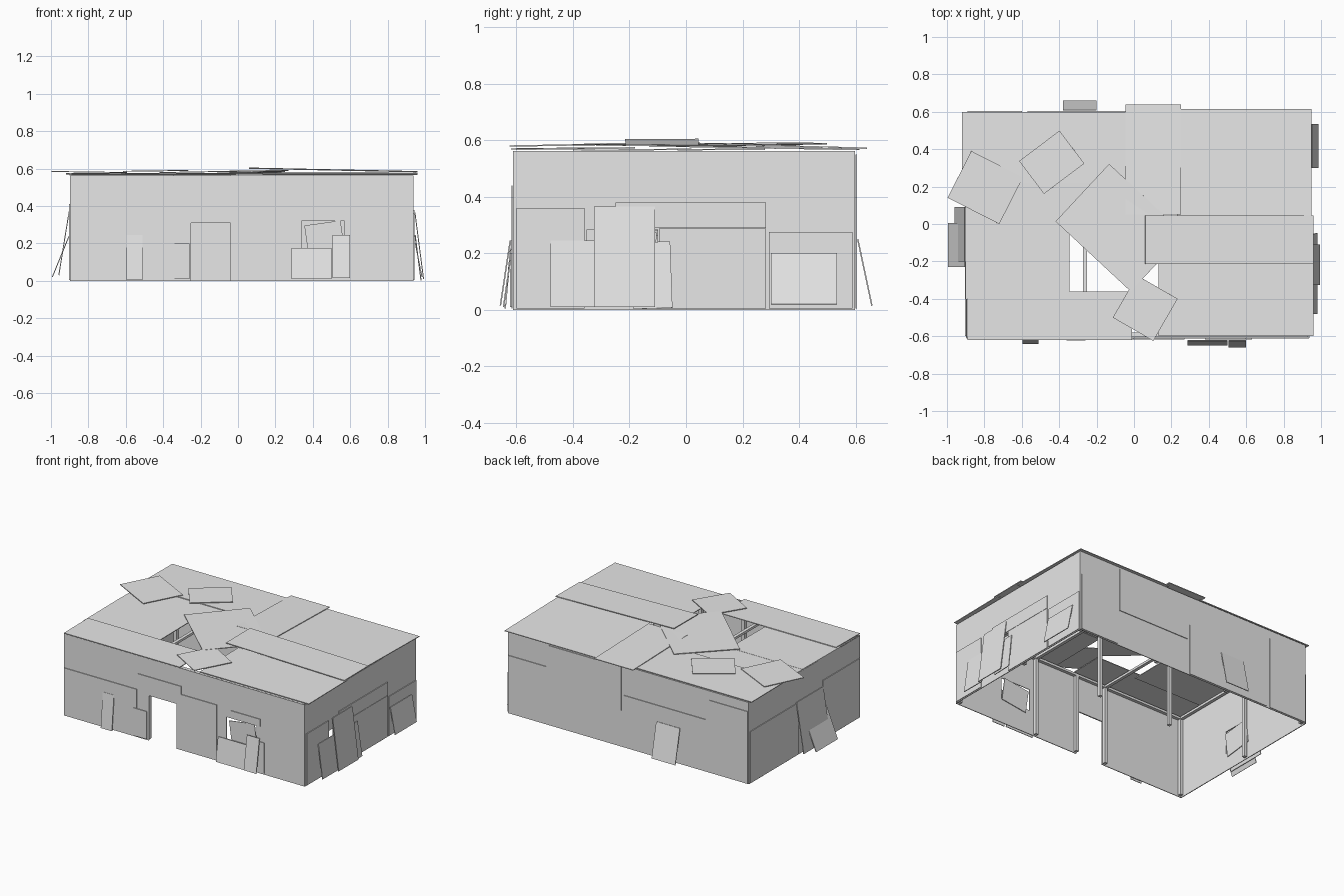
import bpy, bmesh, math
from mathutils import Matrix, Vector

cube = bpy.data.objects.get("Cube")
if cube:
    bpy.data.objects.remove(cube)

# One bare sheet colour for the whole shack
grey = bpy.data.materials.new("pale_grey_sheet")
grey.use_nodes = True
grey.diffuse_color = (0.8, 0.8, 0.8, 1)
grey.node_tree.nodes["Principled BSDF"].inputs["Base Color"].default_value = (0.8, 0.8, 0.8, 1)

THICK = 0.005
TOP = 0.562
# Outward normal, sideways axis and distance of each wall
X, Y, Z = Vector((1, 0, 0)), Vector((0, 1, 0)), Vector((0, 0, 1))
FACES = {"front": (-Y, X, 0.61), "back": (Y, X, 0.596),
         "right": (X, Y, 0.936), "left": (-X, Y, 0.895)}


def add_object(name, bm):
    bmesh.ops.recalc_face_normals(bm, faces=bm.faces)
    mesh = bpy.data.meshes.new(name)
    bm.to_mesh(mesh)
    bm.free()
    mesh.materials.append(grey)
    obj = bpy.data.objects.new(name, mesh)
    bpy.context.collection.objects.link(obj)
    return obj


def box(name, size, matrix):
    bm = bmesh.new()
    bmesh.ops.create_cube(bm, size=1, matrix=matrix @ Matrix.Diagonal((*size, 1)))
    return add_object(name, bm)


def wall(face, u0, u1, holes):
    """Upright wall with rectangular openings (left, right, bottom, top)."""
    n, t, dist = FACES[face]
    us = sorted({u0, u1, *[v for h in holes for v in h[:2]]})
    zs = sorted({0, TOP, *[v for h in holes for v in h[2:]]})
    bm = bmesh.new()
    for a, b in zip(us, us[1:]):
        for c, d in zip(zs, zs[1:]):
            mu, mz = (a + b) / 2, (c + d) / 2
            if any(h[0] < mu < h[1] and h[2] < mz < h[3] for h in holes):
                continue
            bm.faces.new([bm.verts.new(n * dist + t * u + Z * z)
                          for u, z in ((a, c), (b, c), (b, d), (a, d))])
    bmesh.ops.remove_doubles(bm, verts=bm.verts, dist=0.0001)
    solid = add_object(face + "_wall", bm).modifiers.new("thickness", "SOLIDIFY")
    solid.thickness = THICK
    solid.offset = 0


def sheet(name, face, u0, u1, z0, z1, off=0.006, lean=0.0, roll=0.0):
    """Flat sheet on a wall, its foot moved outward by lean."""
    n, t, dist = FACES[face]
    up = Z * (z1 - z0) - n * lean
    mid = t * (u0 + u1) / 2 + n * (dist + off + lean / 2) + Z * (z0 + z1) / 2
    w = up.normalized()
    m = Matrix((t, w.cross(t), w)).transposed().to_4x4()
    m = Matrix.Translation(mid) @ m @ Matrix.Rotation(math.radians(roll), 4, "Y")
    box(name, (u1 - u0, THICK, up.length), m)


def roof(name, x0, x1, y0, y1, z, turn=0, pitch=0, bank=0):
    """Roof sheet: turn about z, pitch about x, bank about y, in degrees."""
    m = Matrix.Translation(((x0 + x1) / 2, (y0 + y1) / 2, z))
    for angle, axis in ((pitch, "X"), (bank, "Y"), (turn, "Z")):
        m = m @ Matrix.Rotation(math.radians(angle), 4, axis)
    box(name, (x1 - x0, y1 - y0, THICK), m)


# Walls with doorway and windows
wall("front", -0.895, 0.936, [(-0.25, -0.04, 0, 0.31), (0.34, 0.57, 0.17, 0.32)])
wall("right", -0.61, 0.596, [(-0.35, -0.1, 0.1, 0.285)])
wall("back", -0.895, 0.936, [])
wall("left", -0.61, 0.596, [(-0.17, 0.03, 0.12, 0.28)])

# Overlapping wall patches
for i, args in enumerate([
        ("front", -0.89, -0.34, 0.005, 0.33), ("front", -0.335, 0, 0.312, 0.44),
        ("front", -0.36, -0.26, 0.01, 0.2, 0.011), ("front", -0.035, 0.27, 0.005, 0.385),
        ("front", 0.575, 0.63, 0.01, 0.22), ("front", 0.38, 0.6, 0.325, 0.375),
        ("right", -0.6, -0.36, 0.005, 0.36), ("right", -0.25, 0.283, 0.29, 0.38),
        ("right", -0.095, 0.283, 0.005, 0.288), ("right", 0.293, 0.59, 0.005, 0.275),
        ("back", 0.64, 0.93, 0.005, 0.4), ("back", -0.57, 0.05, 0.005, 0.36),
        ("back", 0.07, 0.62, 0.25, 0.55), ("back", -0.89, -0.6, 0.005, 0.5),
        ("left", 0.06, 0.59, 0.005, 0.36), ("left", -0.6, -0.2, 0.005, 0.41)]):
    sheet(f"{args[0]}_patch_{i}", *args)

# Loose covers over the windows
sheet("front_window_cover", "front", 0.365, 0.56, 0.15, 0.31, -0.008, 0, -8)
sheet("right_window_cover", "right", -0.3, -0.11, 0.09, 0.28, -0.008, 0, 4)
sheet("left_window_cover", "left", -0.16, 0.04, 0.1, 0.27, -0.008, 0, -7)

# Sheets leaning on the walls
sheet("front_lean_narrow", "front", -0.595, -0.51, 0.005, 0.245, 0.008, 0.022)
sheet("front_lean_low", "front", 0.285, 0.5, 0.01, 0.175, 0.012, 0.024)
sheet("front_lean_tall", "front", 0.505, 0.6, 0.015, 0.245, 0.012, 0.035)
sheet("right_lean_tall", "right", -0.325, -0.11, 0.01, 0.365, 0.01, 0.046)
sheet("right_lean_front", "right", -0.48, -0.31, 0.01, 0.245, 0.01, 0.032)
sheet("right_lean_middle", "right", -0.19, -0.052, 0.005, 0.24, 0.012, 0.03, -2)
sheet("right_lean_back", "right", 0.3, 0.535, 0.02, 0.2, 0.012, 0.036)
sheet("back_lean", "back", -0.38, -0.2, 0.015, 0.25, 0.012, 0.05)
sheet("left_lean_wide", "left", -0.23, 0.005, 0.02, 0.24, 0.008, 0.09)
sheet("left_lean_tall", "left", -0.2, 0.09, 0.03, 0.37, 0.008, 0.055)

# Inner posts and roof beams
POST = 0.022
for i, x in enumerate((-0.875, -0.262, 0.3, 0.918)):
    for row, y in (("front", -0.592), ("middle", 0.03), ("back", 0.578)):
        box(f"{row}_post_{i}", (POST, POST, 0.55), Matrix.Translation((x, y, 0.28)))
    box(f"cross_beam_{i}", (POST, 1.17, 0.016), Matrix.Translation((x, -0.007, 0.552)))
for row, y in (("front", -0.592), ("back", 0.578)):
    box(row + "_beam", (1.8, POST, 0.016), Matrix.Translation((0.02, y, 0.552)))
box("door_post", (POST, POST, 0.55), Matrix.Translation((-0.028, -0.592, 0.28)))

# Main roof sheets
roof("roof_back_left", -0.92, -0.03, 0.22, 0.6, 0.572, 0, -0.5)
roof("roof_middle_left", -0.9, -0.04, -0.03, 0.28, 0.568, 0, 0.4)
roof("roof_inner_left", -0.9, -0.345, -0.4, 0.02, 0.567, 0, 0.4)
roof("roof_front_left", -0.89, -0.01, -0.62, -0.36, 0.571, 0, 0.7)
roof("roof_back_right", 0.23, 0.95, 0.0, 0.615, 0.573, 0, -1)
roof("roof_back_strip", -0.045, 0.25, 0.05, 0.64, 0.58, 0, -1.5)
roof("roof_front_right", 0.13, 0.96, -0.6, -0.18, 0.571, 0, 0.7)
roof("roof_ridge_sheet", 0.06, 0.96, -0.215, 0.045, 0.593, 0, 0.4, 1.2)

# Loose sheets thrown on the roof
roof("loose_large", -0.35, 0.2, -0.23, 0.19, 0.585, -43, 0, -1)
roof("loose_front", -0.07, 0.19, -0.575, -0.325, 0.583, 60, 1, 0)
roof("loose_left", -0.95, -0.64, 0.055, 0.335, 0.582, -27, 0, 0.8)
roof("loose_small", -0.575, -0.305, 0.22, 0.44, 0.588, 37, 0, -0.8)
